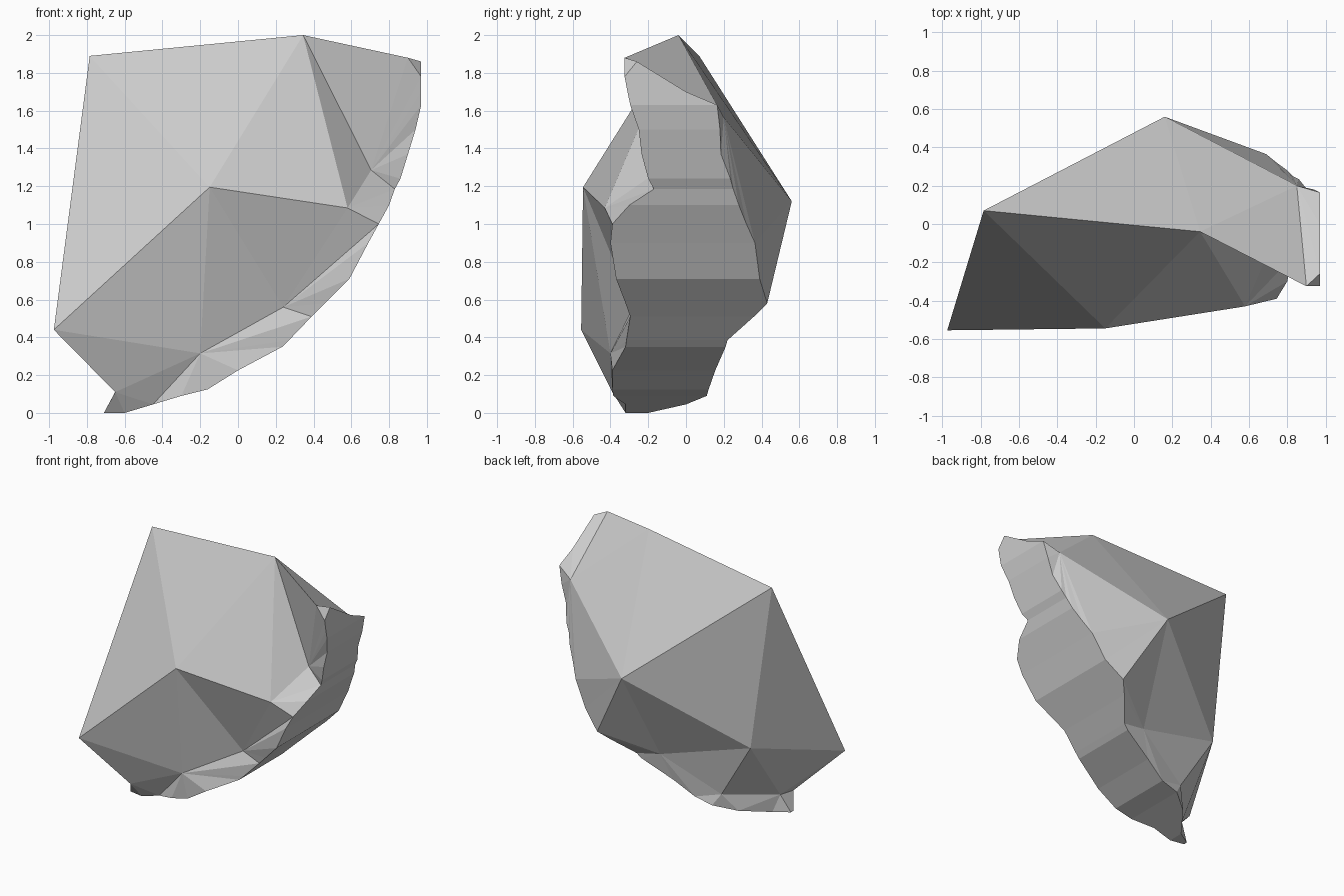
import bpy, bmesh

if "Cube" in bpy.data.objects:
    bpy.data.objects.remove(bpy.data.objects["Cube"])

bm = bmesh.new()

# Main corners of the faceted rock
corners = {
    'A': (-.785, .07, 1.89), 'B': (.345, -.04, 2.0), 'C': (.90, -.325, 1.88),
    'L': (.97, -.26, 1.86), 'D': (-.15, -.545, 1.195), 'E': (-.975, -.555, .44),
    'F': (.58, -.43, 1.085), 'G': (.705, -.14, 1.285), 'H': (-.65, -.39, .11),
    'J': (-.20, -.40, .315), 'K': (.24, -.28, .56), 'P': (.16, .56, 1.12),
    'Q': (.85, .20, 1.565), 'R': (-.63, .11, .62), 'T': (-.64, -.24, .13),
    'V': (.08, .20, .42), 'W': (-.36, .08, .18),
}
v = {name: bm.verts.new(co) for name, co in corners.items()}

# Curved outer band, top to bottom: x, z, front y, back y
band = [
    (.97, 1.78, -.325, -.13), (.97, 1.70, -.31, 0), (.97, 1.63, -.295, .165),
    (.94, 1.50, -.25, .18), (.90, 1.37, -.235, .185), (.86, 1.24, -.20, .235),
    (.83, 1.185, -.17, .25), (.80, 1.10, -.30, .28), (.745, 1.0, -.39, .32),
    (.69, .90, -.40, .365), (.59, .71, -.37, .39), (.46, .58, -.32, .43),
    (.39, .51, -.295, .36), (.27, .385, -.315, .22), (.235, .35, -.32, .21),
    (0, .225, -.39, .155), (-.16, .125, -.39, .12), (-.30, .09, -.385, .11),
    (-.45, .045, -.32, 0), (-.60, 0, -.32, -.20), (-.71, 0, -.30, -.27),
]
front = [bm.verts.new((x, yf, z)) for x, z, yf, yb in band]
back = [bm.verts.new((x, yb, z)) for x, z, yf, yb in band]
for i in range(len(band) - 1):
    bm.faces.new((front[i], back[i], back[i + 1], front[i + 1]))


def fans(edge, plan):
    """Join each corner to a run of edge points, then step to the next corner."""
    for n, (name, start, end) in enumerate(plan):
        for i in range(start, end):
            bm.faces.new((v[name], edge[i], edge[i + 1]))
        if n + 1 < len(plan):
            bm.faces.new((v[name], edge[end], v[plan[n + 1][0]]))


# Chipped facets meeting the band on the front and back
fans(front, [('L', 0, 0), ('C', 0, 0), ('G', 0, 6), ('F', 6, 8), ('K', 8, 12), ('J', 12, 18), ('H', 18, 20)])
fans(back, [('L', 0, 0), ('Q', 0, 9), ('P', 9, 11), ('V', 11, 16), ('W', 16, 18), ('T', 18, 20)])

# Band ends
bm.faces.new((v['L'], front[0], back[0]))
bm.faces.new((v['T'], front[20], back[20]))
bm.faces.new((v['H'], v['T'], front[20]))

# Large facets
for tri in ('AED ADB BDF BFG BGC DFK DKJ EDJ EJH '
            'ABP BPQ BQC CQL APR PVR ARE RVW RWT ERT ETH').split():
    bm.faces.new([v[c] for c in tri])

bmesh.ops.recalc_face_normals(bm, faces=bm.faces[:])
mesh = bpy.data.meshes.new('rock_shard')
bm.to_mesh(mesh)
bm.free()
bpy.context.collection.objects.link(bpy.data.objects.new('rock_shard', mesh))
